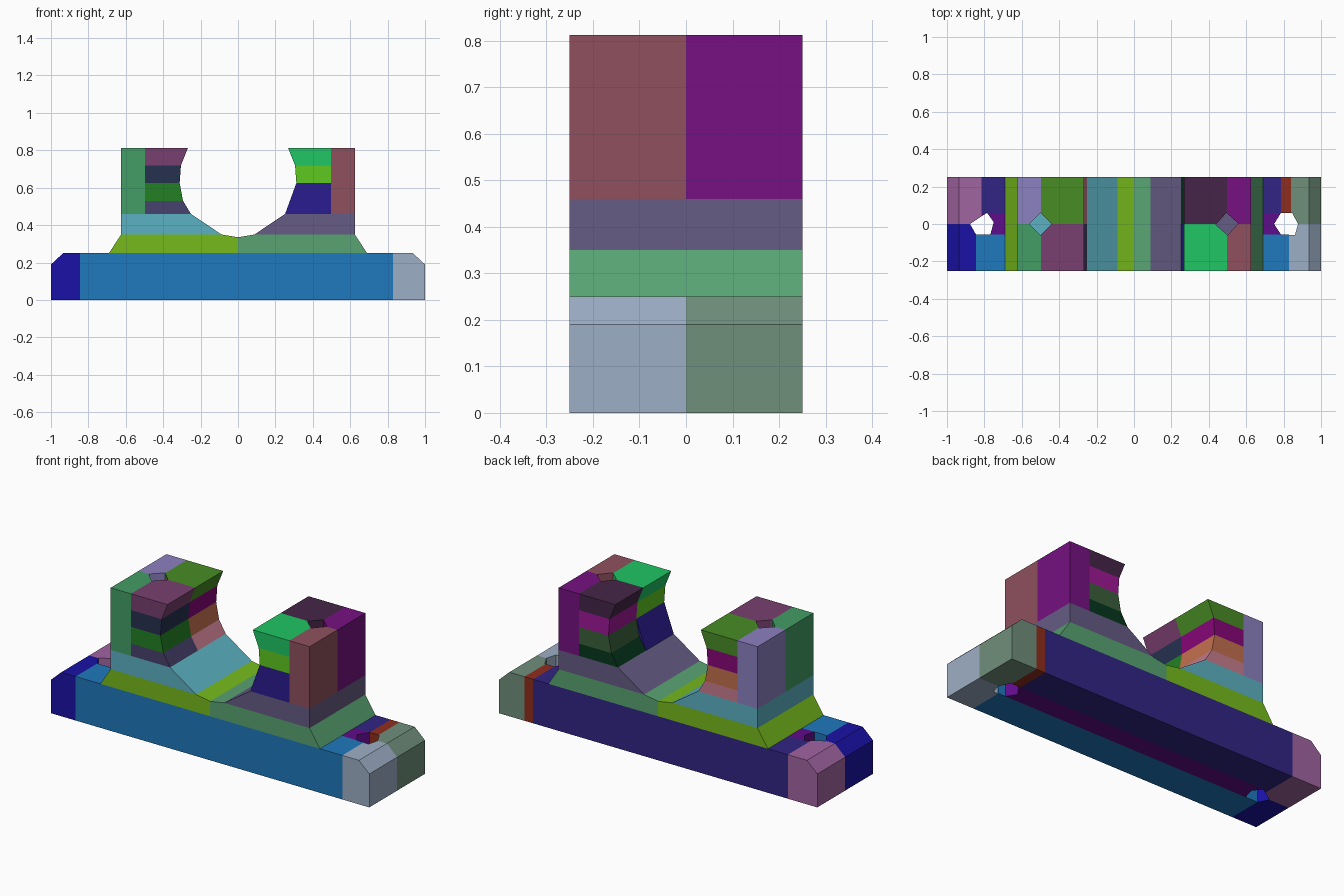
import bpy
import bmesh
from math import cos, sin, pi

if "Cube" in bpy.data.objects:
    bpy.data.objects.remove(bpy.data.objects["Cube"])

W = 0.25          # half depth of the block
BASE, FOOT, SEAT, TOP = 0.25, 0.35, 0.46, 0.8125


def linear(c):
    """Seen shade to linear paint value, allowing for the light falloff."""
    c = min(c / .89, 1)
    return c / 12.92 if c <= .04045 else ((c + .055) / 1.055) ** 2.4


def prism(name, pts, lo, hi, place):
    """Extrude a 2D outline between lo and hi; place maps (a, b, t) to xyz."""
    bm = bmesh.new()
    rings = [[bm.verts.new(place(a, b, t)) for a, b in pts] for t in (lo, hi)]
    bm.faces.new(rings[0])
    bm.faces.new(rings[1])
    n = len(pts)
    for i in range(n):
        j = (i + 1) % n
        bm.faces.new((rings[0][i], rings[0][j], rings[1][j], rings[1][i]))
    bmesh.ops.recalc_face_normals(bm, faces=bm.faces)
    me = bpy.data.meshes.new(name)
    bm.to_mesh(me)
    bm.free()
    ob = bpy.data.objects.new(name, me)
    bpy.context.collection.objects.link(ob)
    return ob


def part(name, pts, y0, y1, color, holes=()):
    """Coloured slice with an x-z outline, optionally drilled."""
    ob = prism(name, pts, y0, y1, lambda a, b, t: (a, t, b))
    mat = bpy.data.materials.new(name + "_paint")
    mat.diffuse_color = (*map(linear, color), 1)
    mat.use_nodes = True
    mat.node_tree.nodes["Principled BSDF"].inputs["Base Color"].default_value = mat.diffuse_color
    ob.data.materials.append(mat)
    for h in holes:
        m = ob.modifiers.new("drill", 'BOOLEAN')
        m.operation = 'DIFFERENCE'
        m.solver = 'EXACT'
        m.object = h
    return ob


def drill(name, pts, z0, z1):
    ob = prism(name, pts, z0, z1, lambda a, b, t: (a, b, t))
    ob.hide_render = True
    ob.display_type = 'WIRE'
    return ob


def box(x0, x1, z0, z1):
    return [(x0, z0), (x1, z0), (x1, z1), (x0, z1)]


def diamond(cx, r, turn):
    return [(cx + r * cos(turn + i * pi / 2), r * sin(turn + i * pi / 2)) for i in range(4)]


# Drills: two through holes in the feet, two blind holes in the posts
foot_l = drill("left_foot_drill", [(-.877, 0), (-.845, -.056), (-.768, -.056),
                                   (-.75, .01), (-.786, .06)], -.1, .4)
foot_r = drill("right_foot_drill", [(.749, 0), (.786, -.056), (.86, -.06),
                                    (.877, 0), (.845, .06), (.786, .06)], -.1, .4)
post_l = drill("left_post_drill", diamond(-.5, .06, 0), SEAT - .01, 1)
post_r = drill("right_post_drill", diamond(.4975, .06, .06), SEAT - .01, 1)


# Base: chamfered ends, front and back rails, middle core
def end(s, inner):
    return [(s * inner, 0), (s, 0), (s, .19), (s * .935, BASE), (s * inner, BASE)]


part("left_end_front", end(-1, .845), -W, 0, (.09, .06, .58), [foot_l])
part("left_end_back", end(-1, .815), 0, W, (.56, .35, .56), [foot_l])
part("right_end_front", end(1, .83), -W, 0, (.55, .61, .69), [foot_r])
part("right_end_back", end(1, .84), 0, W, (.39, .50, .43), [foot_r])
part("right_end_filler", box(.785, .84, 0, BASE), .06, W, (.50, .16, .10))
part("front_rail", box(-.845, .83, 0, BASE), -W, -.056, (.11, .42, .66))
part("back_rail", box(-.815, .785, 0, BASE), .06, W, (.17, .13, .46))
part("base_core", box(-.815, .785, 0, BASE), -.056, .06, (.33, .04, .48), [foot_l, foot_r])

# Sloped foot and bearing seat on each side
for side, s, c_foot, c_seat in (("left", -1, (.41, .65, .10), (.32, .62, .68)),
                                ("right", 1, (.31, .57, .40), (.35, .32, .46))):
    part(side + "_slope", [(0, BASE), (s * .69, BASE), (s * .625, FOOT),
                           (s * .088, FOOT), (0, .335)], -W, W, c_foot)
    part(side + "_seat", [(s * .088, FOOT), (s * .625, FOOT), (s * .625, SEAT),
                          (s * .252, SEAT)], -W, W, c_seat)

# Outer halves of the posts
for side, s, h, c_front, c_back in (
        ("left", -1, post_l, (.23, .55, .35), (.49, .45, .67)),
        ("right", 1, post_r, (.50, .28, .33), (.41, .06, .45))):
    outer = box(s * .4975, s * .625, SEAT, TOP)
    part(side + "_post_outer_front", outer, -W, 0, c_front, [h])
    part(side + "_post_outer_back", outer, 0, W, c_back, [h])

# Inner halves: stacked slices following the round bore
bore_fine = [(.252, SEAT), (.294, .53), (.312, .625), (.305, .72), (.268, TOP)]
bore_coarse = [bore_fine[0]] + bore_fine[2:]


def stack(name, s, bore, y0, y1, h, colors):
    for i, ((xa, za), (xb, zb)) in enumerate(zip(bore, bore[1:])):
        outline = [(s * .4975, za), (s * xa, za), (s * xb, zb), (s * .4975, zb)]
        part(f"{name}_{i + 1}", outline, y0, y1, colors[i], [h])


stack("left_bore_front", -1, bore_fine, -W, 0, post_l,
      [(.25, .23, .38), (.12, .45, .13), (.13, .17, .28), (.42, .22, .39)])
stack("left_bore_back", -1, bore_fine, 0, W, post_l,
      [(.70, .44, .50), (.68, .39, .27), (.47, .02, .42), (.25, .49, .13)])
stack("right_bore_front", 1, bore_coarse, -W, 0, post_r,
      [(.15, .10, .50), (.33, .70, .11), (.11, .69, .35)])
stack("right_bore_back", 1, bore_fine, 0, W, post_r,
      [(.02, .19, .10), (.20, .33, .20), (.55, .08, .52), (.24, .13, .25)])
